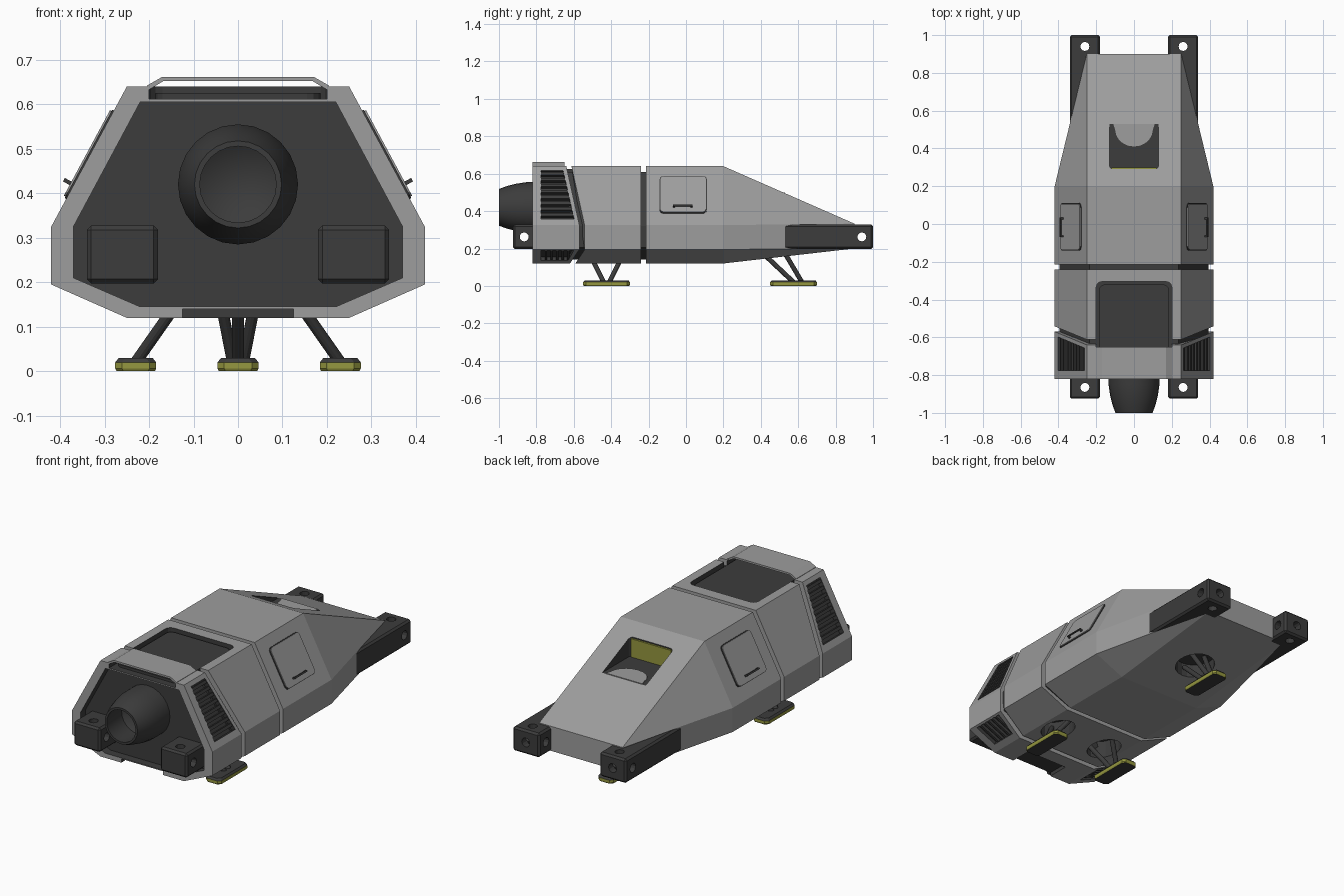
import bpy, bmesh, math
from mathutils import Vector

if "Cube" in bpy.data.objects:
    bpy.data.objects.remove(bpy.data.objects["Cube"])


def material(name, c):
    m = bpy.data.materials.new(name)
    m.diffuse_color = (*c, 1)
    m.use_nodes = True
    m.node_tree.nodes["Principled BSDF"].inputs["Base Color"].default_value = m.diffuse_color
    return m


GREY = material("hull grey", (0.34, 0.34, 0.34))
DARK = material("dark metal", (0.045, 0.045, 0.045))
YELLOW = material("olive yellow", (0.30, 0.31, 0.05))


def loft(name, rings, mats=(DARK,), split=99, bevel=0):
    """Skin matching rings and cap the ends; segments from split on use slot 1."""
    bm = bmesh.new()
    vs = [[bm.verts.new(p) for p in r] for r in rings]
    n = len(rings[0])
    for k in range(len(rings) - 1):
        for i in range(n):
            j = (i + 1) % n
            f = bm.faces.new((vs[k][i], vs[k][j], vs[k + 1][j], vs[k + 1][i]))
            f.material_index = int(k >= split)
    bm.faces.new(vs[0]).material_index = int(split <= 0)
    bm.faces.new(vs[-1]).material_index = int(split < 99)
    bmesh.ops.remove_doubles(bm, verts=bm.verts, dist=1e-5)
    bmesh.ops.recalc_face_normals(bm, faces=bm.faces)
    if bevel:
        bmesh.ops.bevel(bm, geom=bm.edges[:], offset=bevel, segments=1, affect='EDGES')
    me = bpy.data.meshes.new(name)
    bm.to_mesh(me)
    bm.free()
    for m in mats:
        me.materials.append(m)
    ob = bpy.data.objects.new(name, me)
    bpy.context.collection.objects.link(ob)
    return ob


def cutter(rings):
    return loft("cutter", rings, (GREY, DARK), 0)


def cut(ob, cutters):
    bpy.context.view_layer.objects.active = ob
    for c in cutters:
        c.hide_render = True
        m = ob.modifiers.new("cut", 'BOOLEAN')
        m.object, m.operation, m.solver = c, 'DIFFERENCE', 'EXACT'
        bpy.ops.object.modifier_apply(modifier=m.name)
        bpy.data.objects.remove(c)


def section(pts, ys):
    """Mirrored octagon from four right-hand points, each with its own y."""
    right = [(x, y, z) for (x, z), y in zip(pts, ys)]
    return right + [(-x, y, z) for x, y, z in reversed(right)]


def rounded(u0, u1, v0, v1, r=0.02, seg=3):
    out = []
    for k, (u, v) in enumerate([(u1 - r, v1 - r), (u0 + r, v1 - r), (u0 + r, v0 + r), (u1 - r, v0 + r)]):
        for i in range(seg + 1):
            a = math.pi / 2 * (k + i / seg)
            out.append((u + r * math.cos(a), v + r * math.sin(a)))
    return out


def flat(poly, z0, z1):
    return [[(x, y, z) for x, y in poly] for z in (z0, z1)]


def box(x0, x1, y0, y1, z0, z1):
    return flat([(x0, y0), (x1, y0), (x1, y1), (x0, y1)], z0, z1)


def rod(a, b, r, n=12):
    a, b = Vector(a), Vector(b)
    q = (b - a).to_track_quat('Z', 'Y')
    circ = [q @ Vector((r * math.cos(t * math.tau / n), r * math.sin(t * math.tau / n), 0)) for t in range(n)]
    return [[p + c for c in circ] for p in (a, b)]


OUT = [(0.25, 0.64), (0.42, 0.325), (0.42, 0.195), (0.25, 0.12)]
INNER = [(0.22, 0.605), (0.37, 0.325), (0.37, 0.21), (0.22, 0.145)]
UPPER = (Vector(OUT[1]), Vector(OUT[0]), Vector((0.315, 0.17)).normalized())
LOWER = (Vector(OUT[3]), Vector(OUT[2]), Vector((0.075, -0.17)).normalized())


def on_facet(facet, s, poly, w0, w1):
    """Prism on a hull side facet; poly holds (y, fraction up the facet)."""
    a, b, n = facet
    rings = []
    for w in (w0, w1):
        pts = [(y, a + (b - a) * t + n * w) for y, t in poly]
        rings.append([(s * p.x, y, p.y) for y, p in pts])
    return rings


# hull: engine block with recessed rear, middle section, tapering nose section
edge = [-0.64, -0.57, -0.57, -0.62]
block = loft("engine_block", [section(OUT, edge), section(OUT, [-0.82] * 4),
                              section(INNER, [-0.82] * 4), section(INNER, [-0.775] * 4)], (GREY, DARK), 2)
middle = loft("middle_hull", [section(OUT, [y + 0.028 for y in edge]), section(OUT, [-0.24] * 4)], (GREY, DARK))
nose_end = [(0.25, 0.333), (0.25, 0.333), (0.25, 0.2), (0.25, 0.2)]
nose = loft("nose_hull", [section(OUT, [-0.215] * 4), section(OUT, [0.2] * 4),
                          section(nose_end, [0.9] * 4)], (GREY, DARK))
# dark seams between the sections
core = [(0.235, 0.61), (0.395, 0.32), (0.395, 0.205), (0.24, 0.142)]
loft("rear_seam", [section(core, [-0.67, -0.6, -0.6, -0.65]), section(core, [-0.56, -0.5, -0.5, -0.55])])
loft("front_seam", [section(core, [-0.26] * 4), section(core, [-0.19] * 4)])

# roof bay running back under a thin hood
bay = rounded(-0.2, 0.2, -0.95, -0.305, 0.03)
cut(block, [cutter(flat(bay, 0.612, 0.8))])
cut(middle, [cutter(flat(bay, 0.612, 0.8))])
loft("roof_panel", flat(rounded(-0.185, 0.185, -0.78, -0.32, 0.03), 0.605, 0.626))
hood = [(-0.205, 0.63), (-0.205, 0.642), (-0.17, 0.662), (0.17, 0.662),
        (0.205, 0.642), (0.205, 0.63), (0.168, 0.652), (-0.168, 0.652)]
loft("roof_hood", [[(x, y, z) for x, z in hood] for y in (-0.82, -0.65)], (GREY,))
cut(block, [cutter(box(-0.125, 0.125, -0.9, -0.7, 0.05, 0.14))])

# side vents, lower vents and hatches
for s, side in ((1, "right"), (-1, "left")):
    vent = [(-0.775, 0.1), (-0.598, 0.1), (-0.657, 0.93), (-0.775, 0.93)]
    low = [(-0.775, 0.22), (-0.63, 0.22), (-0.6, 0.93), (-0.775, 0.93)]
    cut(block, [cutter(on_facet(UPPER, s, vent, -0.028, 0.05)),
                cutter(on_facet(LOWER, s, low, -0.02, 0.05))])
    for i in range(8):
        t = 0.16 + i * 0.1
        loft(f"{side}_vent_slat_{i}", on_facet(UPPER, s, [
            (-0.78, t), (-0.59 - 0.07 * t, t), (-0.59 - 0.07 * t, t + 0.045), (-0.78, t + 0.045)], -0.03, -0.004))
    for i in range(5):
        y = -0.755 + i * 0.03
        loft(f"{side}_lower_slat_{i}", on_facet(LOWER, s, [
            (y, 0.2), (y + 0.012, 0.2), (y + 0.012, 0.95), (y, 0.95)], -0.022, -0.003))

    def hatch_shape(g):
        return [(y, v / 0.358) for y, v in rounded(-0.137 - g, 0.107 + g, 0.075 - g, 0.293 + g, 0.02)]
    loft(f"{side}_hatch_frame", on_facet(UPPER, s, hatch_shape(0.004), -0.005, 0.004))
    loft(f"{side}_hatch", on_facet(UPPER, s, hatch_shape(0), 0, 0.008), (GREY,))
    for y0, y1, w in ((-0.07, -0.06, 0.005), (0.024, 0.034, 0.005), (-0.07, 0.034, 0.018)):
        loft(f"{side}_hatch_handle", on_facet(UPPER, s, [
            (y0, 0.285), (y1, 0.285), (y1, 0.31), (y0, 0.31)], w, 0.025))

# recessed cockpit window with a grey fairing on its floor
cut(nose, [cutter(flat(rounded(-0.13, 0.13, 0.29, 0.56, 0.02), 0.495, 0.8))])
loft("cockpit_glass", box(-0.12, 0.12, 0.289, 0.3, 0.495, 0.594), (YELLOW,))
arc = [(0.1 * math.cos(a), 0.5 + 0.09 * math.sin(a)) for a in [math.pi * (1 + i / 10) for i in range(11)]]
loft("window_fairing", flat([(-0.11, 0.53)] + arc + [(0.11, 0.53)], 0.494, 0.499), (GREY,))

# engine nozzle, turned around the y axis
prof = [(0.135, -0.76), (0.135, -0.85), (0.126, -0.91), (0.113, -0.96), (0.098, -1.0),
        (0.086, -1.0), (0.092, -0.94), (0.095, -0.86), (0.05, -0.83)]
nozzle = loft("engine_nozzle", [[(r * math.cos(k * math.tau / 24), y, 0.42 + r * math.sin(k * math.tau / 24))
                                 for k in range(24)] for r, y in prof])
for ob in bpy.context.selected_objects:
    ob.select_set(False)
nozzle.select_set(True)
bpy.context.view_layer.objects.active = nozzle
bpy.ops.object.shade_smooth_by_angle(angle=math.radians(35))

# docking blocks at the engine end and rails at the nose, with lock holes
for s, side in ((1, "right"), (-1, "left")):
    for name, y0, y1, yh in (("docking_block", -0.925, -0.74, -0.865), ("nose_rail", 0.52, 1.0, 0.94)):
        x0, x1 = sorted((s * 0.18, s * 0.34))
        ob = loft(f"{side}_{name}", box(x0, x1, y0, y1, 0.197, 0.328), bevel=0.01)
        holes = [rod((x0 - 0.1, yh, 0.262), (x1 + 0.1, yh, 0.262), 0.024),
                 rod((s * 0.26, yh, 0.1), (s * 0.26, yh, 0.45), 0.024)]
        if y0 > 0:
            holes.append(rod((s * 0.26, 0.95, 0.262), (s * 0.26, 1.1, 0.262), 0.024))
        cut(ob, [loft("cutter", h) for h in holes])

# landing gear: wells, struts and edged feet
GEAR = [("right", 0.23, -0.425, 0.155, -0.425, 0.075, middle),
        ("left", -0.23, -0.425, -0.155, -0.425, 0.075, middle),
        ("nose", 0, 0.575, 0, 0.49, 0.1, nose)]
for name, fx, fy, wx, wy, r, hull in GEAR:
    well = [(wx + r * math.cos(k * math.tau / 20), wy + 0.105 * math.sin(k * math.tau / 20)) for k in range(20)]
    cut(hull, [cutter(flat(well, 0.05, 0.215))])
    rings = [[(x, y, z) for x, y in rounded(fx - 0.046 + g, fx + 0.046 - g, fy - 0.125 + g, fy + 0.125 - g, 0.015, 1)]
             for z, g in ((0, 0.003), (0.006, 0), (0.02, 0), (0.03, 0.008))]
    foot = loft(f"{name}_foot", rings, (DARK, YELLOW))
    for p in foot.data.polygons:
        p.material_index = int(abs(p.normal.z) < 0.6 and p.center.z < 0.021)
    if name == "nose":
        struts = [((d * 0.012, fy + 0.045, 0.02), (d * 0.05, 0.505, 0.215)) for d in (-1, 1)]
        struts.append(((0, fy, 0.02), (0, 0.405, 0.18)))
    else:
        top = fx * 0.42
        struts = [((fx, fy - 0.015, 0.02), (top, fy - 0.11, 0.21)), ((fx, fy + 0.015, 0.02), (top, fy + 0.11, 0.21))]
    for i, (a, b) in enumerate(struts):
        loft(f"{name}_strut_{i}", rod(a, b, 0.013))
